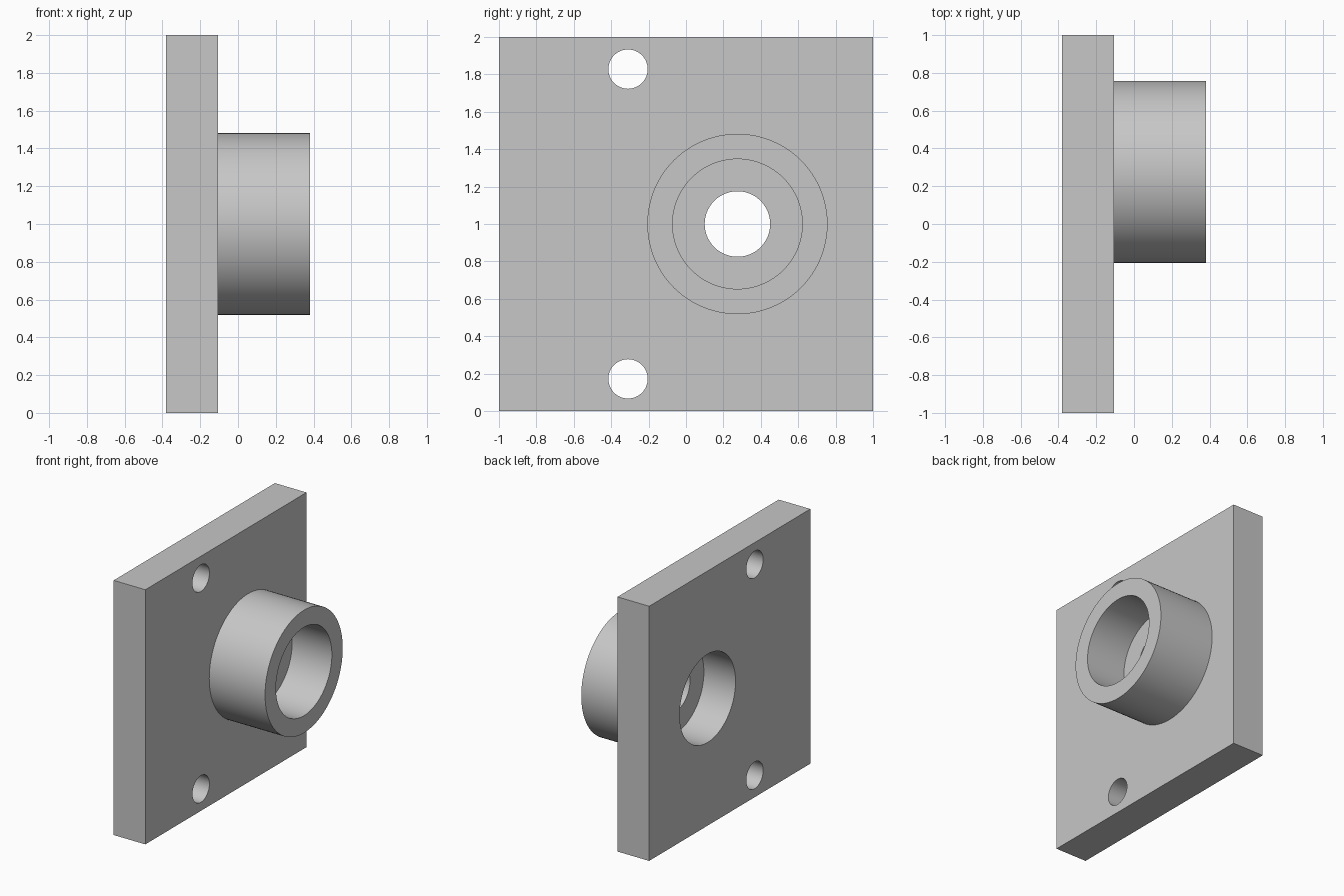
import bpy
import math

cube = bpy.data.objects.get("Cube")
if cube:
    bpy.data.objects.remove(cube, do_unlink=True)

BACK, FACE, TIP = -0.38, -0.105, 0.38    # plate back, plate face, boss end
BOSS_Y, MID_Z = 0.275, 1.0               # boss axis
HOLE_Y, HOLE_RISE = -0.31, 0.828         # mounting holes

grey = bpy.data.materials.new("plain grey")
grey.use_nodes = True
grey.diffuse_color = (0.57, 0.57, 0.57, 1)
grey.node_tree.nodes["Principled BSDF"].inputs["Base Color"].default_value = grey.diffuse_color


def x_cylinder(name, radius, x0, x1, y, z, sides=96):
    """Cylinder lying along x between x0 and x1."""
    bpy.ops.mesh.primitive_cylinder_add(
        vertices=sides, radius=radius, depth=x1 - x0,
        location=((x0 + x1) / 2, y, z), rotation=(0, math.pi / 2, 0))
    obj = bpy.context.object
    obj.name = name
    obj.data.materials.append(grey)
    return obj


def combine(target, tool, operation):
    """Apply a boolean and discard the tool object."""
    tool.hide_render = True
    mod = target.modifiers.new(tool.name, "BOOLEAN")
    mod.operation = operation
    mod.solver = "EXACT"
    mod.object = tool
    bpy.context.view_layer.objects.active = target
    bpy.ops.object.modifier_apply(modifier=mod.name)
    bpy.data.objects.remove(tool, do_unlink=True)


# Square plate
bpy.ops.mesh.primitive_cube_add(size=1, location=((BACK + FACE) / 2, 0, MID_Z))
plate = bpy.context.object
plate.name = "flanged_plate"
plate.scale = (FACE - BACK, 2, 2)
bpy.ops.object.transform_apply(location=True, rotation=True, scale=True)
plate.data.materials.append(grey)

# Round boss
combine(plate, x_cylinder("boss", 0.482, FACE - 0.1, TIP, BOSS_Y, MID_Z), "UNION")

# Pockets from both ends, leaving a web with a smaller through hole
for name, radius, x0, x1 in (
        ("front_pocket", 0.347, TIP - 0.345, TIP + 0.1),
        ("back_pocket", 0.347, BACK - 0.1, FACE),
        ("web_hole", 0.175, BACK - 0.1, TIP + 0.1)):
    combine(plate, x_cylinder(name, radius, x0, x1, BOSS_Y, MID_Z), "DIFFERENCE")

# Mounting holes
for side in (-1, 1):
    hole = x_cylinder("mounting_hole", 0.105, BACK - 0.1, FACE + 0.1,
                      HOLE_Y, MID_Z + side * HOLE_RISE, 64)
    combine(plate, hole, "DIFFERENCE")

# Smooth round walls, crisp edges
bpy.ops.object.select_all(action="DESELECT")
plate.select_set(True)
bpy.context.view_layer.objects.active = plate
bpy.ops.object.shade_smooth_by_angle(angle=math.radians(30))
